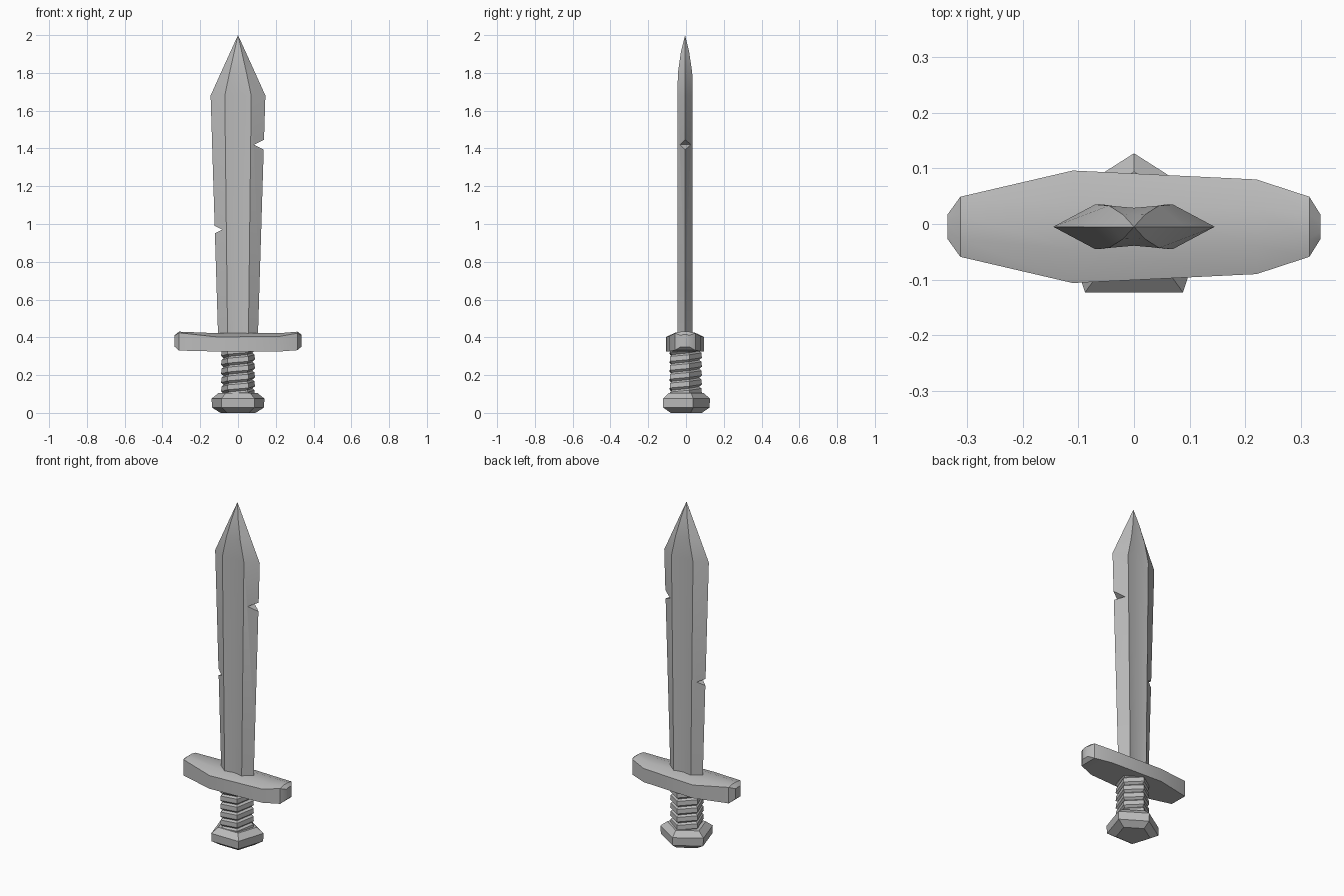
import bpy, bmesh, math

old = bpy.data.objects.get("Cube")
if old:
    bpy.data.objects.remove(old, do_unlink=True)

steel = bpy.data.materials.new("grey steel")
steel.use_nodes = True
GREY = (0.5, 0.5, 0.5, 1)
steel.diffuse_color = GREY
steel.node_tree.nodes["Principled BSDF"].inputs["Base Color"].default_value = GREY


def make(name, verts, faces):
    mesh = bpy.data.meshes.new(name)
    mesh.from_pydata(verts, [], faces)
    bm = bmesh.new()
    bm.from_mesh(mesh)
    bmesh.ops.remove_doubles(bm, verts=bm.verts, dist=1e-5)
    bmesh.ops.recalc_face_normals(bm, faces=bm.faces)
    bm.to_mesh(mesh)
    bm.free()
    mesh.materials.append(steel)
    obj = bpy.data.objects.new(name, mesh)
    bpy.context.collection.objects.link(obj)
    return obj


def loft(name, rings):
    """Skin equal-sized rings and cap both ends."""
    n = len(rings[0])
    verts = [v for ring in rings for v in ring]
    faces = [(r * n + i, r * n + (i + 1) % n, (r + 1) * n + (i + 1) % n, (r + 1) * n + i)
             for r in range(len(rings) - 1) for i in range(n)]
    faces += [tuple(range(n)), tuple(range(len(verts) - n, len(verts)))]
    return make(name, verts, faces)


def select_only(obj):
    bpy.ops.object.select_all(action='DESELECT')
    obj.select_set(True)
    bpy.context.view_layer.objects.active = obj


def smooth(obj, degrees):
    select_only(obj)
    bpy.ops.object.shade_smooth_by_angle(angle=math.radians(degrees))


MID = -0.005


# Blade: bevelled edges, flat cheeks and a shallow central groove
def blade_ring(z, edge, ridge, thick, groove):
    t, g = thick, thick - groove
    outline = [(-edge, 0), (-ridge, t), (0, g), (ridge, t),
               (edge, 0), (ridge, -t), (0, -g), (-ridge, -t)]
    return [(x, MID + y, z) for x, y in outline]


blade = loft("blade", [blade_ring(*s) for s in (
    (0.39, 0.105, 0.055, 0.04, 0.01),
    (0.65, 0.113, 0.058, 0.04, 0.008),
    (1.68, 0.145, 0.07, 0.04, 0.007),
    (1.80, 0.091, 0.045, 0.038, 0.004),
    (1.91, 0.041, 0.02, 0.022, 0.001))])
# Draw the end cap up to the point
bm = bmesh.new()
bm.from_mesh(blade.data)
cap = max(bm.faces, key=lambda f: f.calc_center_median().z)
tip = bmesh.ops.poke(bm, faces=[cap])["verts"][0]
tip.co = (0, MID, 2)
bm.to_mesh(blade.data)
bm.free()


# Battle nicks cut out of the two edges
def nick(apex, side, low, mid, high):
    far = apex + side * 0.08
    spread = 0.08 / 0.05
    tri = [(apex, mid), (far, mid + (high - mid) * spread), (far, mid + (low - mid) * spread)]
    cutter = loft("nick_cutter", [[(x, y, z) for x, z in tri] for y in (-0.2, 0.2)])
    cutter.hide_render = True
    select_only(blade)
    mod = blade.modifiers.new("nick", 'BOOLEAN')
    mod.operation = 'DIFFERENCE'
    mod.solver = 'EXACT'
    mod.object = cutter
    bpy.ops.object.modifier_apply(modifier=mod.name)
    bpy.data.objects.remove(cutter, do_unlink=True)


nick(0.085, 1, 1.395, 1.42, 1.445)
nick(-0.083, -1, 0.945, 0.97, 0.995)
smooth(blade, 25)


# Guard: lofted along x, thick in the middle, upturned at the ends
def guard_ring(x, half, low, edge_top, mid_top):
    return [(x, MID - half, low), (x, MID + half, low), (x, MID + half, edge_top),
            (x, MID + half * 0.4, mid_top), (x, MID - half * 0.4, mid_top),
            (x, MID - half, edge_top)]


guard = loft("guard", [guard_ring(*s) for s in (
    (-0.335, 0.022, 0.350, 0.410, 0.412),
    (-0.312, 0.054, 0.330, 0.424, 0.430),
    (-0.110, 0.101, 0.325, 0.402, 0.422),
    (0.220, 0.085, 0.325, 0.405, 0.422),
    (0.315, 0.054, 0.332, 0.422, 0.430),
    (0.335, 0.022, 0.350, 0.410, 0.415))])
smooth(guard, 35)

# Grip: five-sided spiral wrap
PITCH, TURNS = 0.047, 7
BAND = ((0, 0.08), (0.25, 0.094), (0.8, 0.092))
rows = len(BAND) * TURNS
verts = []
for row in range(rows):
    part, radius = BAND[row % len(BAND)]
    for col in range(5):
        a = math.radians(90 + 72 * col)
        z = 0.045 + PITCH * (row // len(BAND) + part + col / 5)
        verts.append((radius * math.cos(a), -0.01 + radius * math.sin(a), min(z, 0.37)))


def grip_index(row, col):
    if col == 5:
        row, col = row + len(BAND), 0
    return row * 5 + col


grip = make("grip", verts, [
    (grip_index(r, c), grip_index(r, c + 1), grip_index(r + 1, c + 1), grip_index(r + 1, c))
    for r in range(rows - len(BAND) - 1) for c in range(5)])
smooth(grip, 25)

# Pommel: chunky pentagon with chamfered rims
corners = [(0, 0.127), (-0.14, 0.038), (-0.088, -0.123), (0.088, -0.123), (0.14, 0.038)]
pommel = loft("pommel", [[(x * s, y * s, z) for x, y in corners] for z, s in (
    (0, 0.66), (0.028, 0.98), (0.075, 1), (0.105, 0.74))])
smooth(pommel, 30)
